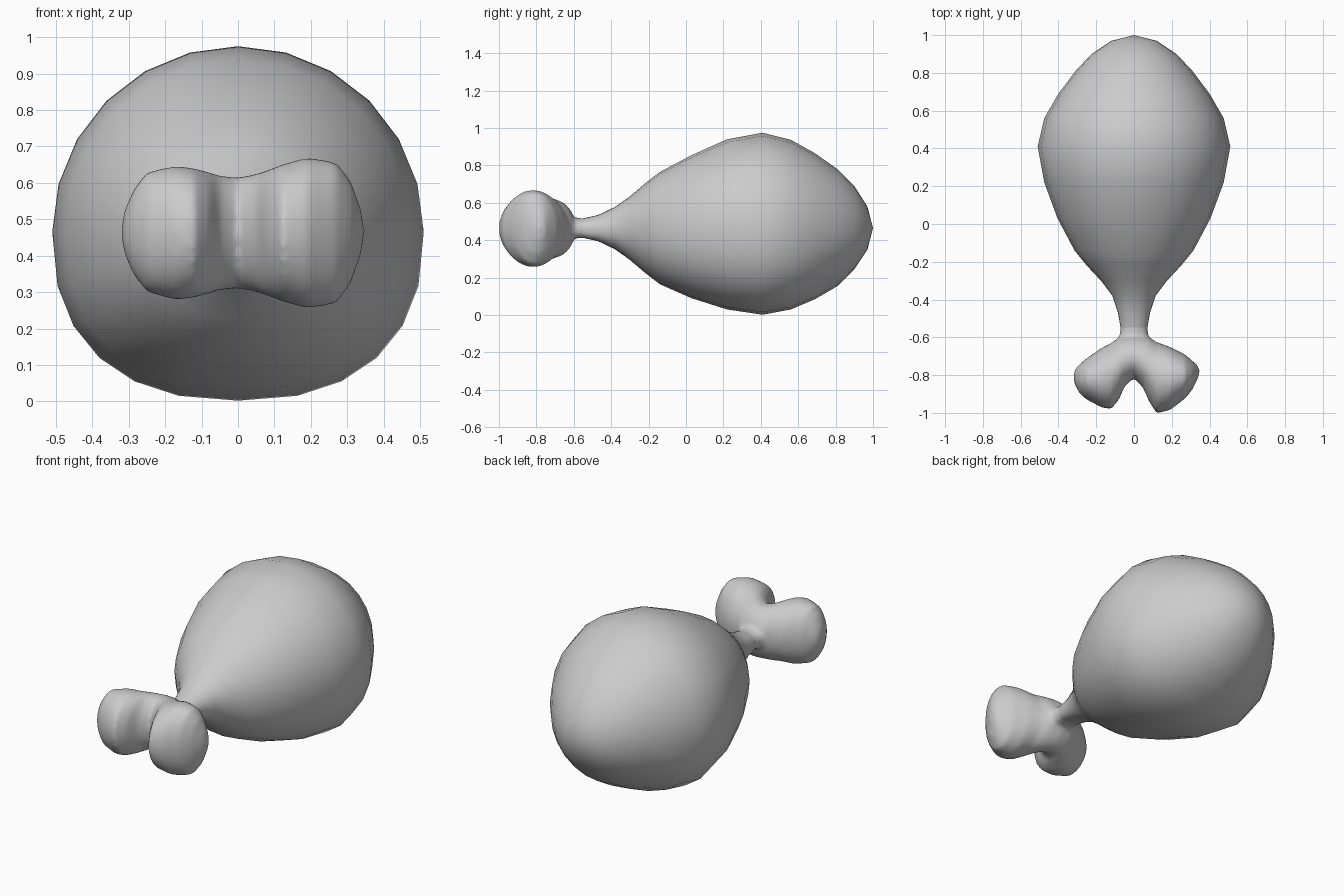
import bpy, bmesh
from math import sin, cos, pi

if "Cube" in bpy.data.objects:
    bpy.data.objects.remove(bpy.data.objects["Cube"])

ZC = 0.465  # height of the long axis


def loft(bm, rings, sides, place, cap=False):
    """Skin elliptical rings (position, offset, half width, up, down)."""
    loops = []
    for pos, off, w, up, down in rings:
        n = 2 + max(0, (w - down) / max(w, 0.01)) * 4 if place is along_y else 2
        loop = []
        for i in range(sides):
            c, s = cos(2 * pi * i / sides), sin(2 * pi * i / sides)
            if s >= 0:
                u, v = w * c, up * s
            else:  # slightly flattened underside
                e = 2 / n
                u = w * (1 if c >= 0 else -1) * abs(c) ** e
                v = -down * abs(s) ** e
            loop.append(bm.verts.new(place(pos, off + u, v)))
        loops.append(loop)
    for a, b in zip(loops, loops[1:]):
        for i in range(sides):
            j = (i + 1) % sides
            bm.faces.new((a[i], a[j], b[j], b[i]))
    if cap:
        bm.faces.new(loops[0])
        bm.faces.new(loops[-1])


def along_y(p, u, v):
    return (u, p, ZC + v)


def along_x(p, u, v):
    return (p, u, ZC + v)


def finish(name, bm):
    bmesh.ops.remove_doubles(bm, verts=bm.verts, dist=1e-5)
    bmesh.ops.recalc_face_normals(bm, faces=bm.faces)
    mesh = bpy.data.meshes.new(name)
    bm.to_mesh(mesh)
    bm.free()
    for p in mesh.polygons:
        p.use_smooth = True
    obj = bpy.data.objects.new(name, mesh)
    bpy.context.collection.objects.link(obj)
    return obj


# Meat: y, half width, radius above, radius below
meat = [(1.0, 0, 0, 0), (0.97, .12, .115, .115), (0.90, .225, .225, .22),
        (0.81, .31, .315, .31), (0.69, .40, .40, .38), (0.56, .475, .472, .435),
        (0.41, .51, .51, .463), (0.22, .475, .475, .435), (0.03, .405, .39, .375),
        (-0.14, .315, .30, .30), (-0.22, .25, .238, .238), (-0.30, .175, .17, .17),
        (-0.38, .115, .113, .113), (-0.47, .085, .07, .07), (-0.55, .071, .052, .052)]
bm = bmesh.new()
loft(bm, [(y, 0, w, t, b) for y, w, t, b in meat], 24, along_y)
finish("meat", bm)

# Bone knuckles: x, back y, front y, radius above, radius below
knuckles = [(-.323, -.81, -.81, 0, 0), (-.31, -.765, -.86, .065, .065),
            (-.285, -.74, -.90, .12, .12), (-.25, -.71, -.93, .165, .165),
            (-.17, -.655, -.972, .182, .187), (-.12, -.63, -.98, .175, .18),
            (-.08, -.60, -.93, .165, .17), (-.05, -.595, -.86, .155, .16),
            (0, -.59, -.815, .15, .155), (.05, -.595, -.87, .16, .165),
            (.08, -.60, -.94, .17, .175), (.12, -.625, -1.003, .185, .19),
            (.19, -.65, -.985, .205, .21), (.27, -.69, -.925, .192, .197),
            (.31, -.725, -.875, .14, .14), (.337, -.75, -.82, .065, .065),
            (.349, -.78, -.78, 0, 0)]
bm = bmesh.new()
loft(bm, [(x, (b + f) / 2, (b - f) / 2, t, d) for x, b, f, t, d in knuckles],
     32, along_x)

# Bone shaft, fused with the knuckles by a remesh
shaft = [(-.50, .07, .053), (-.55, .072, .053), (-.60, .076, .054),
         (-.65, .11, .08), (-.72, .13, .11)]
loft(bm, [(y, 0, w, h, h) for y, w, h in shaft], 32, along_y, cap=True)
bone = finish("bone", bm)
rm = bone.modifiers.new("fuse", 'REMESH')
rm.mode = 'VOXEL'
rm.voxel_size = 0.012
rm.use_smooth_shade = True
sm = bone.modifiers.new("soften", 'SMOOTH')
sm.factor = 0.5
sm.iterations = 8
